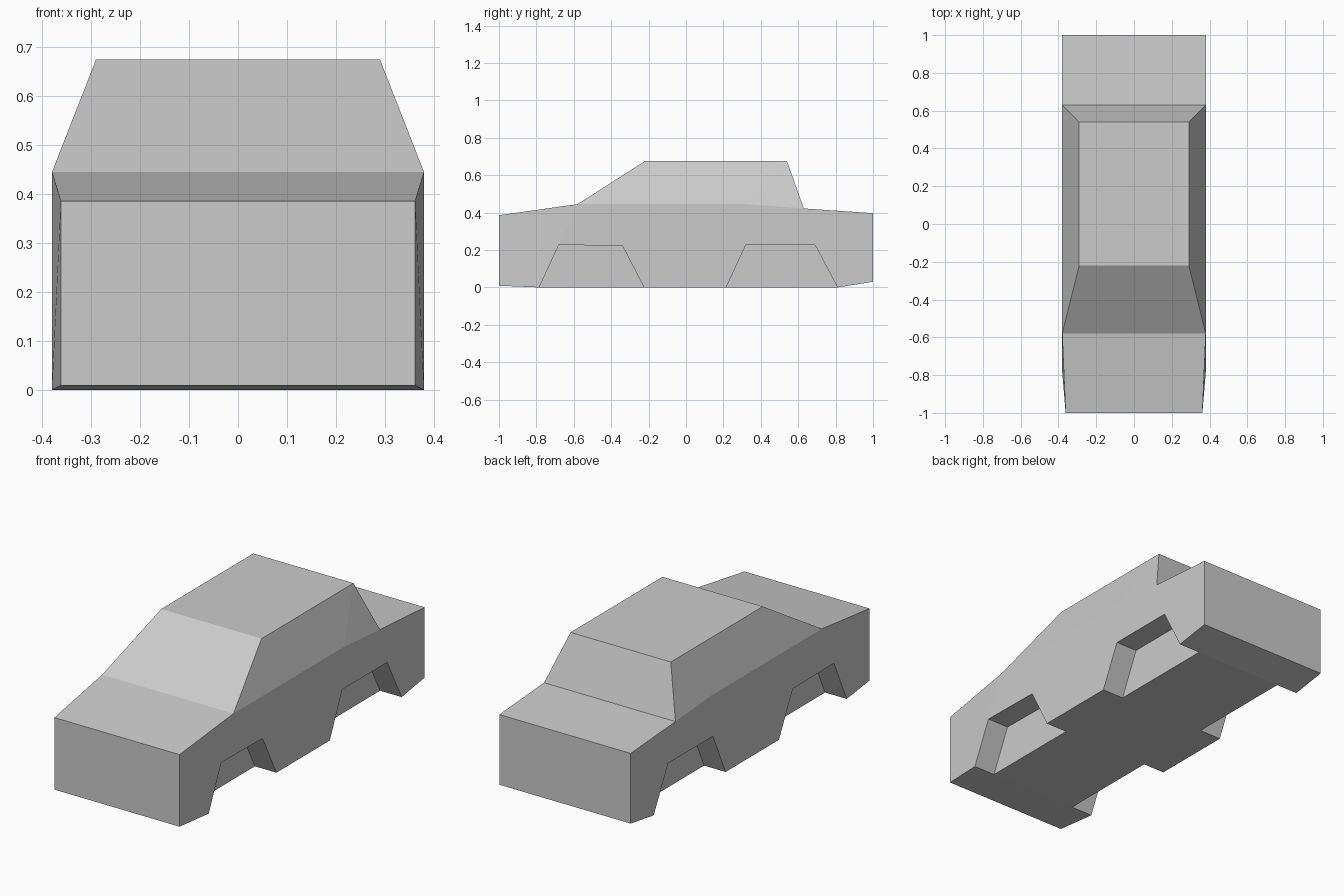
import bpy, bmesh

if "Cube" in bpy.data.objects:
    bpy.data.objects.remove(bpy.data.objects["Cube"])

W, NOSE, ROOF, WELL = 0.38, 0.362, 0.29, 0.255   # half widths

# Side-view outlines (y, z)
front_arch = [(-0.785, 0.003), (-0.68, 0.23), (-0.34, 0.226), (-0.225, 0.003)]
rear_arch = [(0.215, 0.003), (0.32, 0.23), (0.69, 0.23), (0.81, 0.003)]
cowl, belt, deck = (-0.58, 0.448), (0.33, 0.448), (0.63, 0.425)
nose_top, nose_bot = (-1, 0.389), (-1, 0.012)
tail_top, tail_bot = (1, 0.40), (1, 0.033)
roof_front, roof_rear = (-0.22, 0.678), (0.54, 0.678)

bm = bmesh.new()


def face(*pts):
    bm.faces.new([bm.verts.new(p) for p in pts])


def at(x, pts):
    return [(x, y, z) for y, z in pts]


def strip(a, b, wa, wb):
    """Half-width panel from the centre line out to the side."""
    face((0, *a), (wa, *a), (wb, *b), (0, *b))


# Panels running across the car, from nose over the roof to the tail
strip(nose_bot, nose_top, NOSE, NOSE)
strip(nose_top, cowl, NOSE, W)
strip(cowl, roof_front, W, ROOF)
strip(roof_front, roof_rear, ROOF, ROOF)
strip(roof_rear, deck, ROOF, W)
strip(deck, tail_top, W, W)
strip(tail_top, tail_bot, W, W)
strip(tail_bot, rear_arch[3], W, W)
strip(front_arch[0], nose_bot, W, NOSE)

# Side: tapered front fender, then the flat flank with arch openings
face(*at(NOSE, [nose_bot, nose_top]), *at(W, [cowl, front_arch[1], front_arch[0]]))
face(*at(W, front_arch[1:] + rear_arch + [tail_bot, tail_top, deck, belt, cowl]))

# Cabin side
face((W, *cowl), (W, *belt), (ROOF, *roof_rear), (ROOF, *roof_front))
face((W, *belt), (W, *deck), (ROOF, *roof_rear))

# Wheel wells
floor = [(0, *front_arch[0])]
for arch in (front_arch, rear_arch):
    for a, b in zip(arch, arch[1:]):
        face((W, *a), (W, *b), (WELL, *b), (WELL, *a))
    face(*at(WELL, arch))
    a, b = arch[0], arch[3]
    floor += [(W, *a), (WELL, *a), (WELL, *b), (W, *b)]

# Floor notched around the wells
face(*floor, (0, *rear_arch[3]))

# Mirror to the other side and weld
bmesh.ops.mirror(bm, geom=bm.verts[:] + bm.edges[:] + bm.faces[:], axis='X', merge_dist=0.0001)
bmesh.ops.translate(bm, verts=bm.verts, vec=(0, 0, -0.003))
bmesh.ops.remove_doubles(bm, verts=bm.verts, dist=0.0005)
bmesh.ops.recalc_face_normals(bm, faces=bm.faces)

mesh = bpy.data.meshes.new("car_body")
bm.to_mesh(mesh)
bm.free()
bpy.context.collection.objects.link(bpy.data.objects.new("car_body", mesh))
